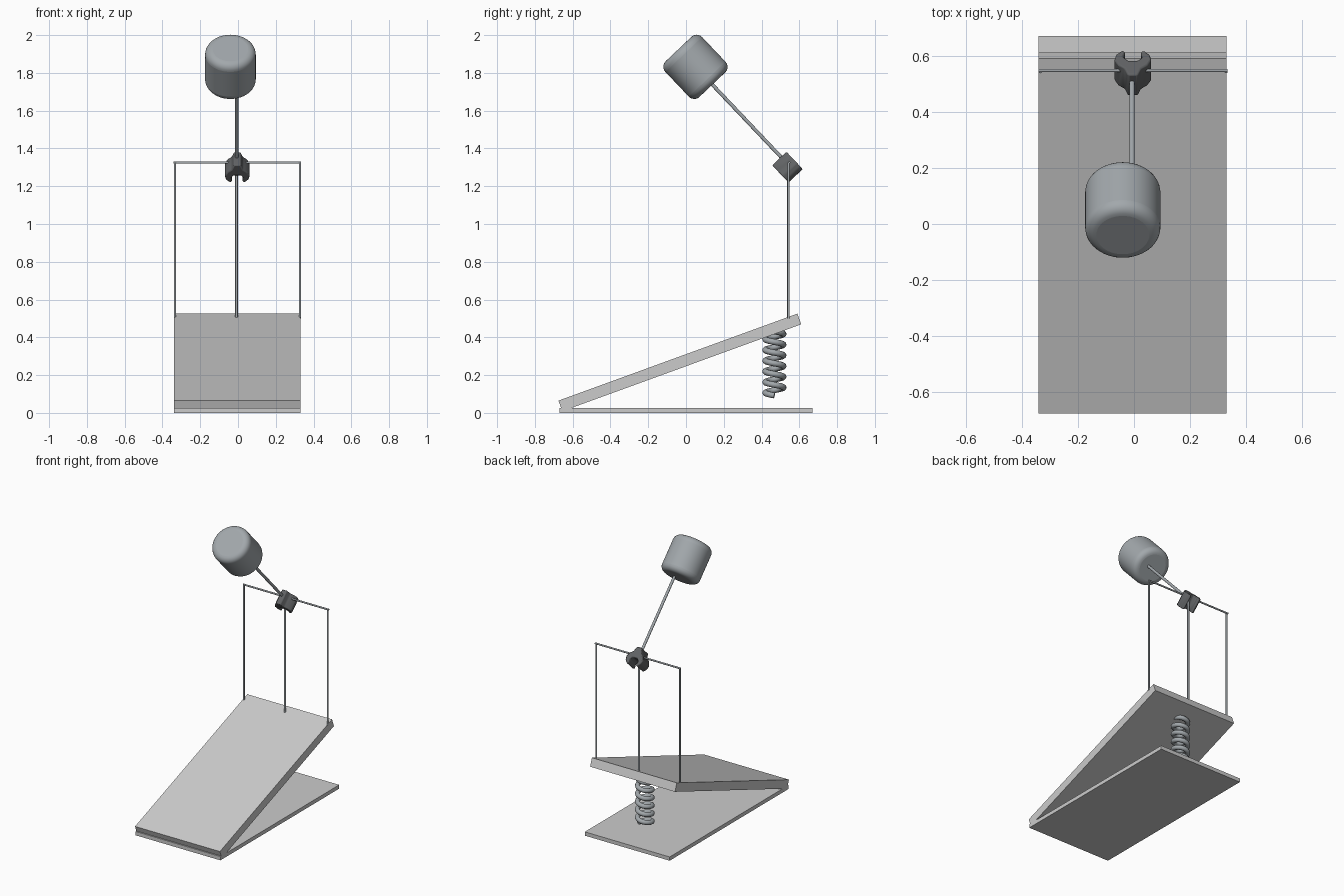
import bpy, bmesh, math
from mathutils import Vector, Matrix

old = bpy.data.objects.get("Cube")
if old:
    bpy.data.objects.remove(old, do_unlink=True)


def material(name, rgb):
    m = bpy.data.materials.new(name)
    m.use_nodes = True
    m.diffuse_color = (*rgb, 1)
    m.node_tree.nodes["Principled BSDF"].inputs["Base Color"].default_value = (*rgb, 1)
    return m


LIGHT = material("light_grey", (0.6, 0.6, 0.6))
STEEL = material("blue_grey_steel", (0.36, 0.39, 0.41))
DARK = material("dark_grey", (0.12, 0.125, 0.13))


def add_mesh(name, bm, mat):
    bmesh.ops.recalc_face_normals(bm, faces=bm.faces)
    mesh = bpy.data.meshes.new(name)
    bm.to_mesh(mesh)
    bm.free()
    mesh.materials.append(mat)
    obj = bpy.data.objects.new(name, mesh)
    bpy.context.collection.objects.link(obj)
    return obj


def smooth(obj):
    bpy.ops.object.select_all(action="DESELECT")
    obj.select_set(True)
    bpy.context.view_layer.objects.active = obj
    bpy.ops.object.shade_smooth_by_angle(angle=math.radians(35))


def box(name, centre, size, mat, tilt=0):
    bm = bmesh.new()
    bmesh.ops.create_cube(bm, size=1)
    obj = add_mesh(name, bm, mat)
    obj.matrix_world = (Matrix.Translation(centre) @ Matrix.Rotation(tilt, 4, "X")
                        @ Matrix.Diagonal((*size, 1)))
    return obj


def rod(name, start, end, radius, mat, sides=16, bevel=0):
    start, end = Vector(start), Vector(end)
    axis = end - start
    bm = bmesh.new()
    bmesh.ops.create_cone(bm, cap_ends=True, segments=sides, radius1=radius,
                          radius2=radius, depth=axis.length)
    obj = add_mesh(name, bm, mat)
    obj.matrix_world = (Matrix.Translation((start + end) / 2)
                        @ axis.to_track_quat("Z", "Y").to_matrix().to_4x4())
    if bevel:
        mod = obj.modifiers.new("rounded_rims", "BEVEL")
        mod.width, mod.segments = bevel, 6
        mod.limit_method, mod.angle_limit = "ANGLE", math.radians(50)
    smooth(obj)
    return obj


# Base plate and sloping footboard
box("base_plate", (-0.005, 0, 0.0135), (0.67, 1.34, 0.027), LIGHT)
box("footboard", (-0.005, -0.0325, 0.267), (0.67, 1.346, 0.06), LIGHT, math.radians(20))

# Upright frame with central pull rod
for side, x in (("right", -0.334), ("left", 0.328)):
    rod(side + "_post", (x, 0.543, 0.5), (x, 0.543, 1.326), 0.006, STEEL)
rod("cross_bar", (-0.341, 0.547, 1.325), (0.334, 0.547, 1.325), 0.006, STEEL)
rod("pull_rod", (-0.008, 0.541, 0.5), (-0.008, 0.541, 1.3), 0.007, STEEL)

# Beater head and shaft share a sloping axis
axis = Vector((0, 0.688, -0.725)).normalized()
head = Vector((-0.04, 0.05, 1.832))
rod("beater_head", head - axis * 0.13, head + axis * 0.13, 0.134, STEEL, 64, 0.04)
shaft = Vector((-0.007, head.y, head.z))
rod("beater_shaft", shaft + axis * 0.1, shaft + axis * 0.67, 0.0095, STEEL)

# Forked clamp: mirrored half profile (across, along the axis), extruded sideways
half = [(0.018, -0.064), (0.03, -0.03), (0.052, -0.012), (0.066, 0.015),
        (0.06, 0.042), (0.038, 0.064), (0.027, 0.055), (0.034, 0.03), (0.018, 0.012)]
outline = half + [(-x, a) for x, a in reversed(half)]
bm = bmesh.new()
face = bm.faces.new([bm.verts.new((x, -0.052, a)) for x, a in outline])
ext = bmesh.ops.extrude_face_region(bm, geom=[face])
bmesh.ops.translate(bm, vec=(0, 0.104, 0),
                    verts=[v for v in ext["geom"] if isinstance(v, bmesh.types.BMVert)])
clamp = add_mesh("forked_clamp", bm, DARK)
side = Vector((0, -axis.z, axis.y))
clamp.matrix_world = (Matrix.Translation((-0.004, 0.538, 1.3))
                      @ Matrix((Vector((1, 0, 0)), side, axis)).transposed().to_4x4())
mod = clamp.modifiers.new("soft_edges", "BEVEL")
mod.width, mod.segments = 0.006, 2
smooth(clamp)

# Coil spring under the footboard
turns, steps = 6, 24
curve = bpy.data.curves.new("spring", "CURVE")
curve.dimensions = "3D"
curve.bevel_depth, curve.bevel_resolution = 0.016, 3
curve.use_fill_caps = True
path = curve.splines.new("POLY")
path.points.add(turns * steps)
for i, p in enumerate(path.points):
    t = -math.tau * i / steps
    p.co = (-0.003 + 0.048 * math.cos(t), 0.468 + 0.048 * math.sin(t),
            0.092 + 0.34 * i / (turns * steps), 1)
path.use_smooth = True
curve.materials.append(STEEL)
bpy.context.collection.objects.link(bpy.data.objects.new("spring", curve))
